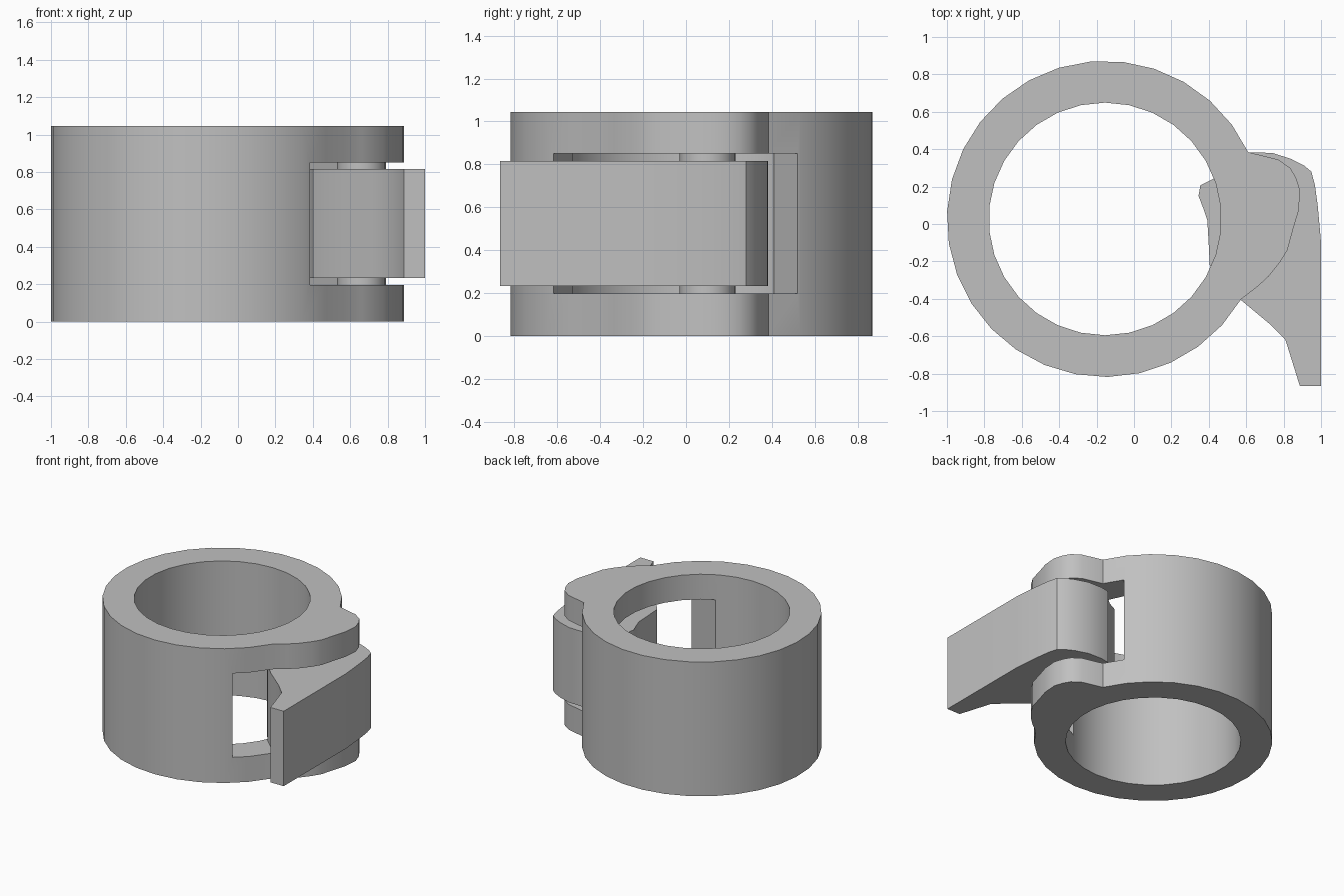
import bpy, math

cube = bpy.data.objects.get("Cube")
if cube:
    bpy.data.objects.remove(cube, do_unlink=True)

grey = bpy.data.materials.new("plain_grey")
grey.use_nodes = True
colour = (0.53, 0.53, 0.53, 1)
grey.diffuse_color = colour
grey.node_tree.nodes["Principled BSDF"].inputs["Base Color"].default_value = colour

CX, CY = -0.155, 0.027
HEIGHT = 1.045


def arc(cx, cy, r, start, end, steps):
    """Points on an arc, angles in degrees, end included."""
    angles = [math.radians(start + (end - start) * i / steps) for i in range(steps + 1)]
    return [(cx + r * math.cos(a), cy + r * math.sin(a)) for a in angles]


def prism(name, outline, z0, z1):
    """Counter-clockwise outline extruded from z0 to z1."""
    n = len(outline)
    verts = [(x, y, z) for z in (z0, z1) for x, y in outline]
    faces = [tuple(reversed(range(n))), tuple(range(n, 2 * n))]
    faces += [(i, (i + 1) % n, n + (i + 1) % n, n + i) for i in range(n)]
    mesh = bpy.data.meshes.new(name)
    mesh.from_pydata(verts, [], faces)
    mesh.materials.append(grey)
    obj = bpy.data.objects.new(name, mesh)
    bpy.context.collection.objects.link(obj)
    return obj


def select(obj):
    bpy.ops.object.select_all(action='DESELECT')
    obj.select_set(True)
    bpy.context.view_layer.objects.active = obj


def cut(obj, cutter):
    cutter.hide_render = True
    mod = obj.modifiers.new("cut", 'BOOLEAN')
    mod.operation, mod.solver, mod.object = 'DIFFERENCE', 'EXACT', cutter
    select(obj)
    bpy.ops.object.modifier_apply(modifier=mod.name)
    bpy.data.objects.remove(cutter, do_unlink=True)


def smooth(obj):
    select(obj)
    bpy.ops.object.shade_smooth_by_angle(angle=math.radians(30))


# Collar: round wall with a hinge ear bulging from its right side
ear = [(0.66, -0.335), (0.72, -0.28), (0.78, -0.205), (0.82, -0.14), (0.85, -0.03),
       (0.88, 0.07), (0.888, 0.18), (0.865, 0.25), (0.835, 0.30), (0.77, 0.345)]
collar = prism("collar", arc(CX, CY, 0.845, 25, 329.5, 26) + ear, 0, HEIGHT)

# Bore through the collar
cut(collar, prism("bore_cutter", arc(CX, CY, 0.622, 6, 354, 29), -0.1, HEIGHT + 0.1))

# Window for the lever, splitting the ear into an upper and a lower lug
window = [(0.117, -0.53), (0.39, -0.62), (1.2, -0.89), (1.2, 0.89), (0.53, 0.52), (0.333, 0.41)]
cut(collar, prism("window_cutter", window, 0.197, 0.85))
smooth(collar)

# Cam lever: long handle, rounded cam head and a small nose inside the bore
lever = prism("cam_lever", [
    (0.887, -0.867), (1.0, -0.867), (1.0, -0.1), (0.993, -0.02), (0.982, 0.1),
    (0.967, 0.21), (0.948, 0.28), (0.91, 0.312), (0.84, 0.348), (0.74, 0.38),
    (0.62, 0.383), (0.55, 0.37), (0.49, 0.295), (0.43, 0.245), (0.355, 0.207),
    (0.345, 0.15), (0.37, 0.085), (0.392, 0.02), (0.398, -0.08), (0.405, -0.22),
    (0.47, -0.31), (0.57, -0.405), (0.72, -0.53), (0.81, -0.62)], 0.232, 0.815)
smooth(lever)

# Pivot pin joining the two lugs through the lever
pin = prism("pivot_pin", arc(0.66, 0.1, 0.13, 0, 345, 23), 0.15, 0.9)
smooth(pin)
